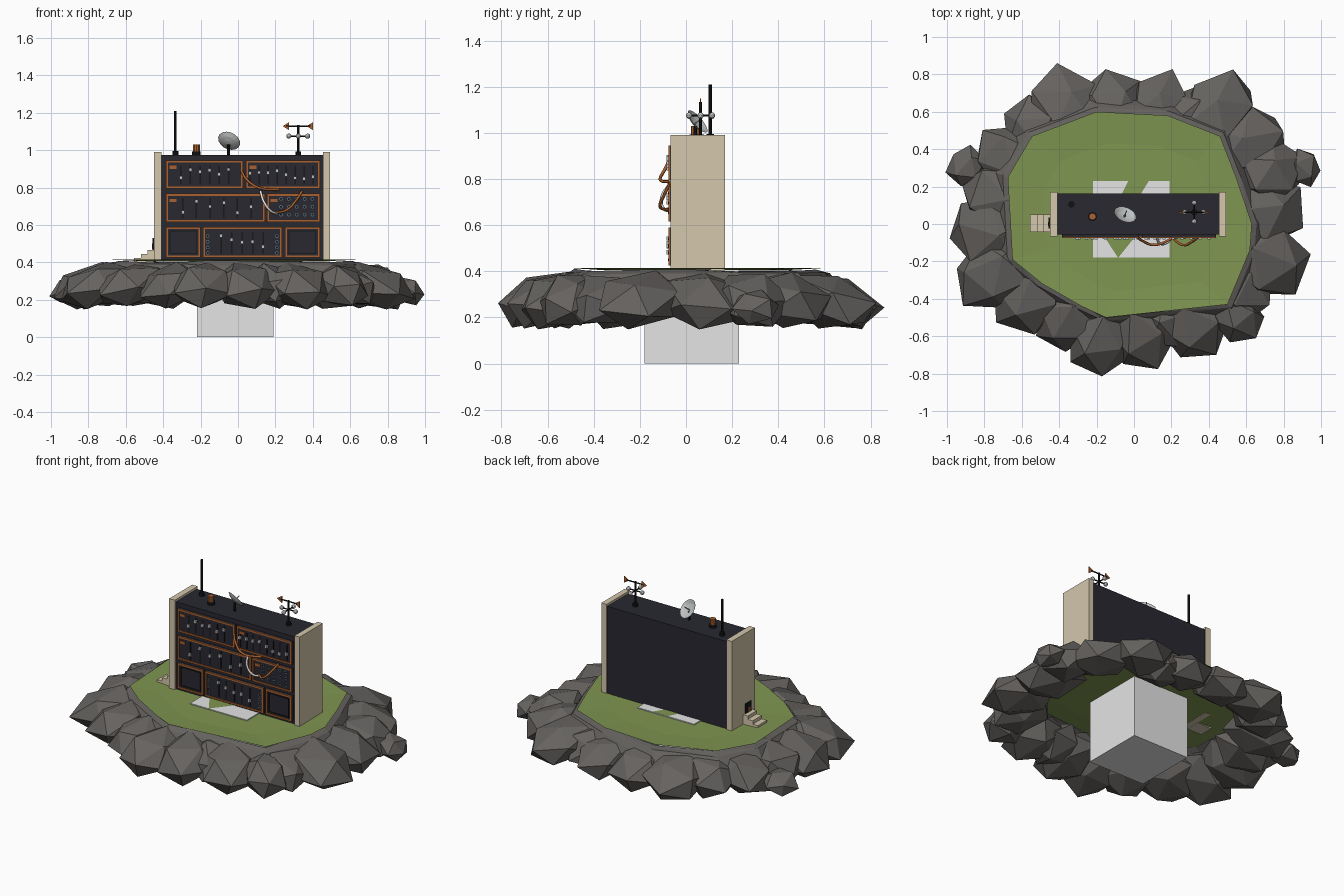
import bpy, bmesh, math, random
from mathutils import Vector, Matrix, Euler

if "Cube" in bpy.data.objects:
    bpy.data.objects.remove(bpy.data.objects["Cube"])

random.seed(5)
COLS = {"stone": (.130, .122, .115), "grass": (.212, .303, .082), "pale_grey": (.78, .78, .78),
        "beige": (.66, .57, .415), "dark_navy": (.021, .021, .030), "black": (.008, .009, .010),
        "orange": (.40, .12, .028), "silver": (.52, .54, .54), "slate_blue": (.09, .16, .21)}
MATS = {}
for n, c in COLS.items():
    MATS[n] = bpy.data.materials.new(n)
    MATS[n].diffuse_color = (*c, 1)


def finish(name, bm, mat):
    me = bpy.data.meshes.new(name)
    bm.to_mesh(me)
    bm.free()
    ob = bpy.data.objects.new(name, me)
    bpy.context.collection.objects.link(ob)
    me.materials.append(MATS[mat])
    return ob


def add_box(bm, x0, x1, y0, y1, z0, z1):
    m = Matrix.Translation(((x0 + x1) / 2, (y0 + y1) / 2, (z0 + z1) / 2)) @ \
        Matrix.Diagonal((x1 - x0, y1 - y0, z1 - z0, 1))
    bmesh.ops.create_cube(bm, size=1, matrix=m)


def boxes(name, mat, items):
    bm = bmesh.new()
    for b in items:
        add_box(bm, *b)
    return finish(name, bm, mat)


def rods(name, mat, items, seg=10):
    bm = bmesh.new()
    for a, b, r in items:
        a, b = Vector(a), Vector(b)
        m = Matrix.Translation((a + b) / 2) @ (b - a).to_track_quat('Z', 'Y').to_matrix().to_4x4()
        bmesh.ops.create_cone(bm, cap_ends=True, segments=seg, radius1=r, radius2=r,
                              depth=(b - a).length, matrix=m)
    return finish(name, bm, mat)


def plate(name, mat, pts, z):
    bm = bmesh.new()
    bm.faces.new([bm.verts.new((x, y, z)) for x, y in pts])
    return finish(name, bm, mat)


def bands(name, mat, outline, levels, rough=0, cap=False):
    """Triangulated bands between scaled copies of an outline."""
    bm = bmesh.new()
    rings = [[bm.verts.new((x * s, y * s, z - random.uniform(0, rough))) for x, y in outline]
             for s, z in levels]
    n = len(outline)
    for a, b in zip(rings, rings[1:]):
        for i in range(n):
            j = (i + 1) % n
            bm.faces.new((a[i], b[i], b[j]))
            bm.faces.new((a[i], b[j], a[j]))
    if cap:
        bm.faces.new(rings[0])
    return finish(name, bm, mat)


# Grass sheet, slightly dished, with a narrow stone rim around it
LAWN = [(-.15, -.50), (.5, -.43), (.62, -.14), (.63, 0), (.55, .24), (.46, .47), (.18, .58),
        (-.20, .60), (-.545, .47), (-.675, .25), (-.65, -.19), (-.49, -.32), (-.28, -.44)]
bands("lawn", "grass", LAWN, ((.72, .405), (1, .414)), cap=True)
bands("stone_rim", "stone", LAWN, ((.97, .411), (1.04, .395), (1.12, .33)), .012)

# Ring of faceted boulders: x, y, radius
ROCKS = [(-.40, .66, .15), (-.13, .67, .14), (.14, .67, .13), (.47, .65, .15), (.64, .46, .15),
         (.77, .29, .13), (.91, .30, .08), (.74, .07, .15), (.75, -.20, .16), (.60, -.38, .14),
         (.58, -.53, .11), (.33, -.57, .14), (.04, -.62, .14), (-.19, -.66, .14), (-.38, -.54, .13),
         (-.60, -.41, .15), (-.79, -.28, .15), (-.83, -.03, .15), (-.78, .17, .14),
         (-.90, .31, .09), (-.70, .37, .14), (-.56, .54, .13), (.19, -.55, .12), (.29, .60, .12)]
for k, (x, y, r) in enumerate(ROCKS):
    bm = bmesh.new()
    out = Vector((x, y, 0)).normalized()
    turn = Matrix.Rotation(math.atan2(y, x), 3, 'Z')
    spin = Euler([random.uniform(0, 6.28) for _ in range(3)]).to_matrix()
    small = r < .1
    h = .07 if small else .112
    mid = Vector((x, y, .245 if small else .275)) - out * (0 if small else .035)
    bmesh.ops.create_icosphere(bm, subdivisions=1, radius=1)
    for v in bm.verts:
        p = spin @ v.co * random.uniform(.98, 1.2)
        u, t, w = p.x * r * (1.1 if small else 1.33), p.y * r * 1.22, p.z * h
        w -= u * .22                      # tops fall away towards the outside
        v.co = mid + turn @ Vector((u, t, w))
        v.co.z = min(.403, max(.148, v.co.z))
    finish(f"boulder_{k + 1}", bm, "stone")

# Pale block below the island, its top breaking through the lawn
boxes("foundation_block", "pale_grey", [(-.22, .19, -.18, .23, 0, .411)])
plate("lawn_patch_front", "grass", [(-.17, -.05), (-.085, -.181), (.02, -.05)], .413)
plate("lawn_patch_back", "grass", [(-.07, .15), (.03, .15), (.08, .231), (-.03, .231)], .413)

# Building shell
boxes("cabinet", "dark_navy", [(-.41, .455, -.055, .163, .406, .975)])
boxes("side_panels", "beige", [(-.45, -.41, -.067, .17, .404, .99), (.455, .492, -.067, .17, .404, .99)])

# Side entrance with steps
boxes("door_steps", "beige", [(-.555 + .036 * i, -.449, -.042, .052, .40, .423 + .022 * i)
                              for i in range(3)])
boxes("door", "black", [(-.456, -.449, -.025, .035, .465, .53)])
boxes("door_panel", "orange", [(-.459, -.455, -.012, .012, .472, .50)])

# Front modules: x0, x1, z0, z1
MODS = [(-.385, .027, .795, .945), (.043, .438, .795, .945), (-.385, .145, .615, .767),
        (.155, .438, .615, .767), (-.385, -.20, .425, .59), (-.187, .235, .425, .59),
        (.25, .438, .425, .59)]


def frame(x0, x1, z0, z1, w, y0, y1):
    return [(x0, x1, y0, y1, z0, z0 + w), (x0, x1, y0, y1, z1 - w, z1),
            (x0, x0 + w, y0, y1, z0 + w, z1 - w), (x1 - w, x1, y0, y1, z0 + w, z1 - w)]


boxes("module_panels", "dark_navy", [(a, b, -.070, -.054, c, d) for a, b, c, d in MODS])
trim = []
for m in MODS:
    trim += frame(*m, .011, -.075, -.068)
for a, b, c, d in MODS[:4]:               # small name plates
    trim.append((a + .018, a + .055, -.074, -.069, d - .045, d - .028))
boxes("module_trim", "orange", trim)
vents = []
for i in (4, 6):
    a, b, c, d = MODS[i]
    vents += frame(a + .02, b - .02, c + .02, d - .02, .005, -.074, -.069)
boxes("vent_frames", "black", vents)

# Sliders: first x, spacing, count, bottom, top
slots, knobs = [], []
for x, dx, n, z0, z1 in ((-.305, .051, 6, .815, .915), (.065, .048, 8, .815, .915),
                         (-.295, .073, 6, .635, .745), (-.09, .056, 5, .445, .56)):
    for i in range(n):
        cx = x + i * dx
        cz = random.uniform(z0 + .03, z1 - .01)
        slots.append((cx - .004, cx + .004, -.073, -.069, z0, z1))
        knobs.append((cx - .008, cx + .008, -.084, -.070, cz - .009, cz + .009))
boxes("slider_slots", "black", slots)
boxes("slider_knobs", "silver", knobs)

# Jack sockets
jacks = [(.23 + .042 * i, .655 + .042 * j) for i in range(5) for j in range(3)]
jacks += [(-.162, .45 + .03 * i) for i in range(4)] + [(.208, .45 + .03 * i) for i in range(4)]
rods("jack_rings", "slate_blue", [((x, -.068, z), (x, -.076, z), .010) for x, z in jacks])
rods("jack_holes", "black", [((x, -.070, z), (x, -.078, z), .006) for x, z in jacks])


# Patch cables hanging off the front
def cable(name, mat, pts):
    cu = bpy.data.curves.new(name, 'CURVE')
    cu.dimensions, cu.bevel_depth, cu.bevel_resolution, cu.resolution_u = '3D', .007, 1, 8
    sp = cu.splines.new('BEZIER')
    sp.bezier_points.add(len(pts) - 1)
    for p, co in zip(sp.bezier_points, pts):
        p.co = co
        p.handle_left_type = p.handle_right_type = 'AUTO'
    cu.use_fill_caps = True
    ob = bpy.data.objects.new(name, cu)
    cu.materials.append(MATS[mat])
    bpy.context.collection.objects.link(ob)


cable("upper_cable", "orange", [(.018, -.07, .89), (.045, -.09, .845), (.11, -.112, .80), (.22, -.07, .787)])
cable("white_cable", "pale_grey", [(.12, -.07, .78), (.14, -.105, .72), (.175, -.10, .675), (.21, -.07, .66)])
cable("lower_cable", "orange", [(.343, -.07, .78), (.31, -.095, .73), (.26, -.112, .68), (.20, -.07, .665)])

# Roof: mast and chimney
rods("mast", "black", [((-.335, .105, .97), (-.335, .105, 1.21), .007),
                       ((-.335, .105, .97), (-.335, .105, .995), .017),
                       ((-.222, .04, .97), (-.222, .04, .993), .024)])
rods("chimney", "orange", [((-.222, .04, .99), (-.222, .04, 1.03), .019)])

# Satellite dish: shallow bowl aimed up and back
axis = Vector((.30, .7, .6)).normalized()
tilt = Matrix.Translation((-.05, .045, 1.045)) @ axis.to_track_quat('Z', 'Y').to_matrix().to_4x4()
bm = bmesh.new()
rims = [[bm.verts.new(tilt @ Vector((r * math.cos(i * math.pi / 8), r * math.sin(i * math.pi / 8), h)))
         for i in range(16)] for r, h in ((.012, -.012), (.04, -.005), (.062, .008))]
bm.faces.new(rims[0])
for a, b in zip(rims, rims[1:]):
    for i in range(16):
        bm.faces.new((a[i - 1], a[i], b[i], b[i - 1]))
finish("dish", bm, "silver")
rods("dish_post", "black", [((-.05, .04, .97), (-.05, .04, 1.03), .008)])
rods("dish_feed", "silver", [(tilt @ Vector((0, 0, -.012)), tilt @ Vector((0, 0, .035)), .003)])

# Weather vane with spinning cups and flat arrow plates
X, Y = .322, .063
arms = [((X, Y, .97), (X, Y, 1.135), .006), ((X, Y, .97), (X, Y, .993), .016),
        ((X - .065, Y, 1.128), (X + .065, Y, 1.128), .004)]
cups = bmesh.new()
for i in range(4):
    dx, dy = math.cos(i * math.pi / 2) * .05, math.sin(i * math.pi / 2) * .05
    arms.append(((X, Y, 1.075), (X + dx, Y + dy, 1.075), .004))
    bmesh.ops.create_icosphere(cups, subdivisions=2, radius=.014,
                               matrix=Matrix.Translation((X + dx, Y + dy, 1.075)))
rods("vane_frame", "black", arms)
finish("vane_cups", cups, "silver")
bm = bmesh.new()
for tip in (X - .083, X + .045):
    tri = [(tip, 1.128), (tip + .035, 1.106), (tip + .035, 1.150)]
    f, b = ([bm.verts.new((x, Y + s, z)) for x, z in tri] for s in (-.003, .003))
    bm.faces.new(f)
    bm.faces.new(b[::-1])
    for i in range(3):
        bm.faces.new((f[i - 1], b[i - 1], b[i], f[i]))
bmesh.ops.recalc_face_normals(bm, faces=bm.faces)
finish("vane_arrow", bm, "orange")

for m in bpy.data.materials:
    if m.users and not m.is_grease_pencil:
        m.use_nodes = True
        m.node_tree.nodes["Principled BSDF"].inputs["Base Color"].default_value = m.diffuse_color
